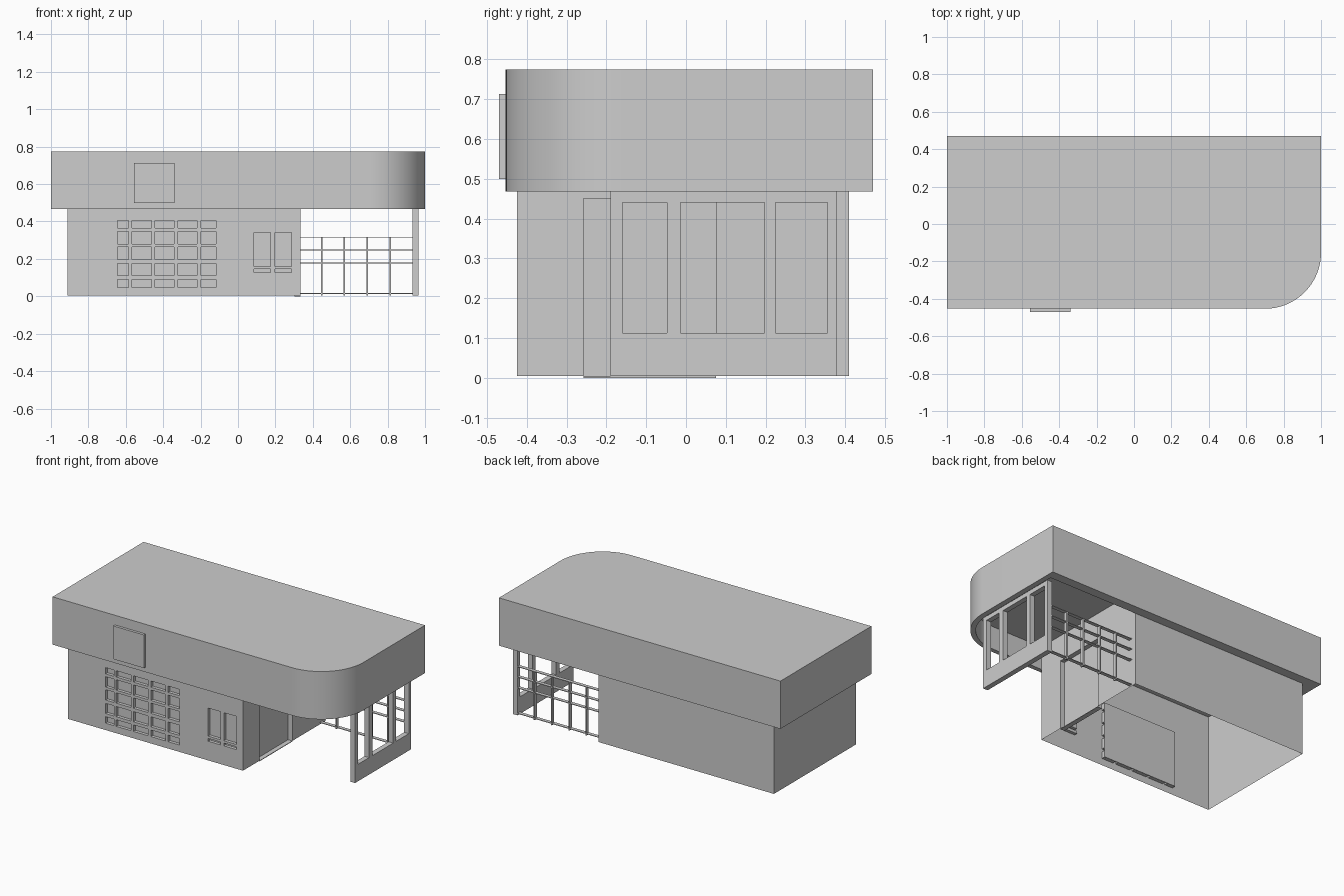
import bpy, bmesh, math
from mathutils import Vector

if "Cube" in bpy.data.objects:
    bpy.data.objects.remove(bpy.data.objects["Cube"])

grey = bpy.data.materials.new("plain grey")
grey.diffuse_color = (0.61, 0.61, 0.61, 1)
grey.use_nodes = True
grey.node_tree.nodes["Principled BSDF"].inputs["Base Color"].default_value = grey.diffuse_color


def finish(name, bm):
    me = bpy.data.meshes.new(name)
    bm.to_mesh(me)
    bm.free()
    me.materials.append(grey)
    ob = bpy.data.objects.new(name, me)
    bpy.context.collection.objects.link(ob)
    return ob


def box(name, x0, x1, y0, y1, z0, z1):
    bm = bmesh.new()
    bmesh.ops.create_cube(bm, size=1)
    for v in bm.verts:
        v.co = ((x0 + x1) / 2 + v.co.x * (x1 - x0),
                (y0 + y1) / 2 + v.co.y * (y1 - y0),
                (z0 + z1) / 2 + v.co.z * (z1 - z0))
    return finish(name, bm)


def sheet(name, place, outward, u0, u1, z0, z1, holes=(), depth=0.0):
    """Wall sheet with rectangular openings; depth > 0 makes them pockets."""
    us = sorted({u0, u1} | {u for h in holes for u in h[:2]})
    zs = sorted({z0, z1} | {z for h in holes for z in h[2:]})
    bm = bmesh.new()

    def quad(*pts):
        bm.faces.new([bm.verts.new(place(*p)) for p in pts])

    for a, b in zip(us, us[1:]):
        for c, d in zip(zs, zs[1:]):
            mu, mz = (a + b) / 2, (c + d) / 2
            if not any(h[0] < mu < h[1] and h[2] < mz < h[3] for h in holes):
                quad((a, c, 0), (b, c, 0), (b, d, 0), (a, d, 0))
    if depth:
        for a, b, c, d in holes:
            ring = [(a, c), (b, c), (b, d), (a, d)]
            quad(*[(*p, depth) for p in ring])
            for p, q in zip(ring, ring[1:] + ring[:1]):
                quad((*p, 0), (*q, 0), (*q, depth), (*p, depth))
    out = Vector(outward)
    for f in bm.faces:
        f.normal_update()
        n = f.normal
        if abs(n.dot(out)) > 0.5:
            if n.dot(out) < 0:
                f.normal_flip()
            continue
        # pocket sides face the middle of their own pocket
        m = f.calc_center_median()
        for a, b, c, d in holes:
            mid = Vector(place((a + b) / 2, (c + d) / 2, depth / 2))
            half = Vector(place(b, d, depth / 2)) - mid
            r = m - mid
            if all(abs(r[i]) <= abs(half[i]) + 1e-4 for i in range(3)):
                if n.dot(mid - m) < 0:
                    f.normal_flip()
                break
    bmesh.ops.remove_doubles(bm, verts=bm.verts, dist=1e-5)
    bmesh.ops.dissolve_limit(bm, angle_limit=0.01, verts=bm.verts, edges=bm.edges)
    return finish(name, bm)


X0, X1, Y0, Y1 = -0.912, 0.333, -0.425, 0.41   # building walls
EAVE, CEIL, TOP = 0.468, 0.615, 0.775          # roof levels
N = 24


def outline(x0, x1, y0, y1, r):
    """Rectangle with a rounded front right corner."""
    arc = [(x1 - r + r * math.sin(t), y0 + r - r * math.cos(t))
           for t in (math.pi / 2 * i / N for i in range(N + 1))]
    return [(x0, y1), (x0, y0)] + arc + [(x1, y1)]


# Roof: outer fascia, narrow soffit rim and a ceiling recessed inside it
outer = outline(-1, 1, -0.453, 0.47, 0.3)
inner = outline(X0, 0.966, Y0, Y1, 0.268)
bm = bmesh.new()
loops = [[bm.verts.new((x, y, z)) for x, y in line]
         for line, z in ((outer, TOP), (outer, EAVE), (inner, EAVE), (inner, CEIL))]
count = len(outer)
for la, lb in zip(loops, loops[1:]):
    for i in range(count):
        j = (i + 1) % count
        bm.faces.new((la[i], la[j], lb[j], lb[i]))
bm.faces.new(loops[0])
bm.faces.new(loops[-1])
bmesh.ops.recalc_face_normals(bm, faces=bm.faces)
roof = finish("roof", bm)
bpy.context.view_layer.objects.active = roof
roof.select_set(True)
bpy.ops.object.shade_smooth_by_angle(angle=math.radians(30))

# Blank sign panel on the fascia
box("sign_panel", -0.557, -0.34, -0.47, -0.45, 0.5, 0.713)

# Main building: open-bottomed shell of four walls
cols = [(-0.643, -0.585), (-0.568, -0.462), (-0.445, -0.341), (-0.322, -0.218), (-0.199, -0.117)]
rows = [(0.048, 0.09), (0.11, 0.175), (0.197, 0.263), (0.28, 0.347), (0.365, 0.405)]
openings = [c + r for c in cols for r in rows]
openings += [c + r for c in ((0.086, 0.173), (0.197, 0.287))
             for r in ((0.127, 0.145), (0.16, 0.34))]
sheet("front_wall", lambda u, z, d: (u, Y0 + d, z), (0, -1, 0), X0, X1, 0.004, EAVE, openings, 0.02)
sheet("right_wall", lambda u, z, d: (X1 - d, u, z), (1, 0, 0), Y0, Y1, 0.004, CEIL,
      [(-0.258, 0.075, 0.004, 0.45)], 0.03)
sheet("back_wall", lambda u, z, d: (u, Y1, z), (0, 1, 0), X0, X1, 0.004, EAVE)
sheet("left_wall", lambda u, z, d: (X0, u, z), (-1, 0, 0), Y0, Y1, 0.004, EAVE)
box("window_backing", -0.643, -0.117, Y0 + 0.0205, Y0 + 0.025, 0.048, 0.405)
box("door_sill", X1 - 0.03, X1, -0.258, 0.075, 0, 0.004)

# Side screen with three open windows
screen = sheet("side_screen", lambda u, z, d: (0.965 - d, u, z), (1, 0, 0), -0.19, 0.38, 0.004, EAVE,
               [(-0.16, -0.048, 0.113, 0.44), (-0.014, 0.197, 0.113, 0.44),
                (0.225, 0.355, 0.113, 0.44)])
mod = screen.modifiers.new("thickness", "SOLIDIFY")
mod.thickness, mod.offset = 0.033, -1

# Railing closing the back of the porch
for z in (0.015, 0.178, 0.248, 0.315):
    box("railing_bar", X1, 0.935, 0.355, 0.378, z - 0.002, z + 0.002)
for x in (0.447, 0.567, 0.692, 0.815):
    box("railing_post", x - 0.004, x + 0.004, 0.355, 0.378, 0.004, 0.317)
